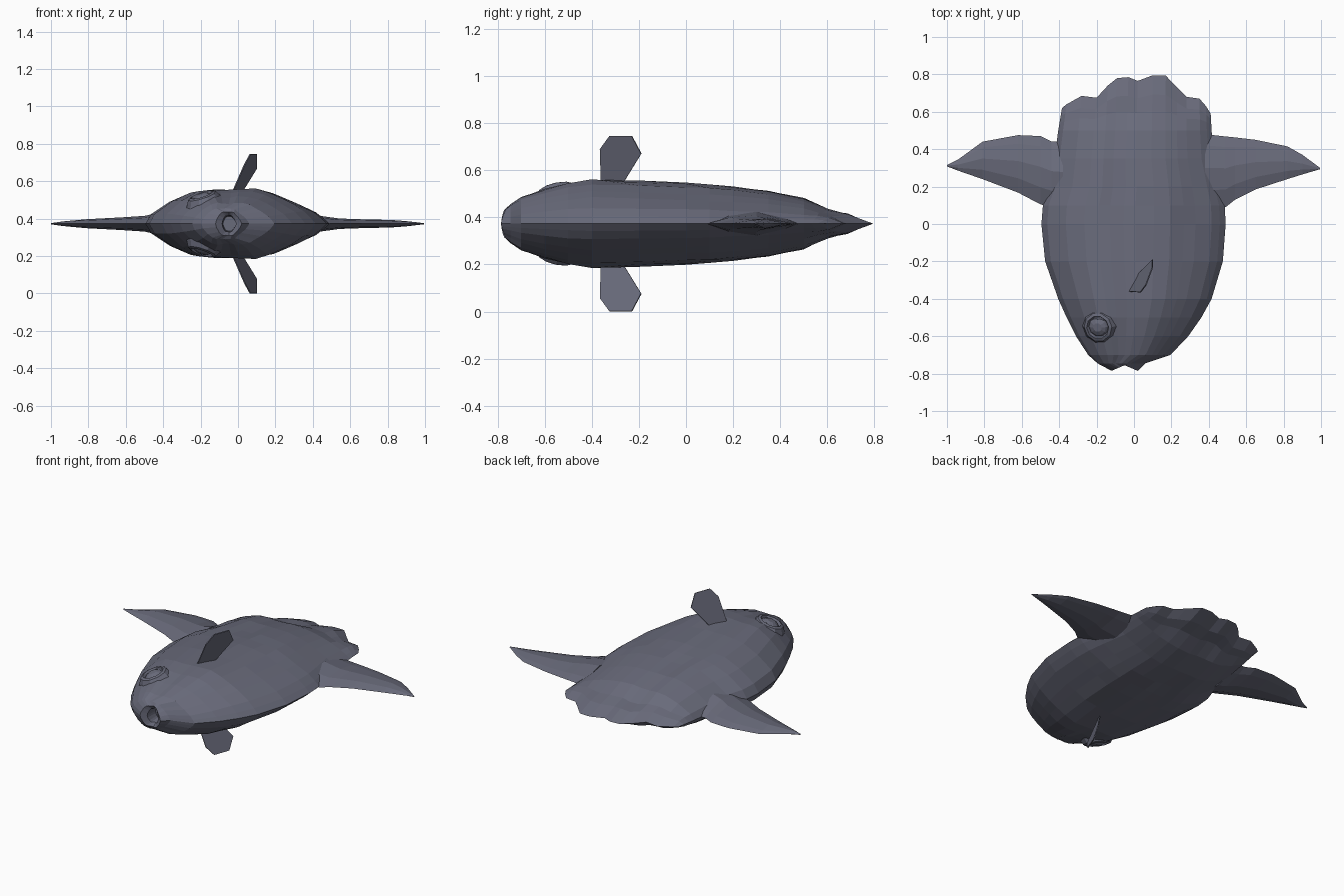
import bpy, bmesh, random
from math import radians
from mathutils import Vector, Matrix

random.seed(4)
if "Cube" in bpy.data.objects:
    bpy.data.objects.remove(bpy.data.objects["Cube"])

MID = 0.373  # height of the symmetry plane

skin = bpy.data.materials.new("slate_grey_skin")
skin.use_nodes = True
skin.diffuse_color = (0.14, 0.145, 0.195, 1)
skin.node_tree.nodes["Principled BSDF"].inputs["Base Color"].default_value = skin.diffuse_color


def finish(name, bm):
    bmesh.ops.remove_doubles(bm, verts=bm.verts, dist=0.0005)
    bmesh.ops.recalc_face_normals(bm, faces=bm.faces)
    mesh = bpy.data.meshes.new(name)
    bm.to_mesh(mesh)
    bm.free()
    mesh.materials.append(skin)
    obj = bpy.data.objects.new(name, mesh)
    bpy.context.collection.objects.link(obj)
    return obj


def loft(name, sections):
    """Each section is a row of (x, y, half height), mirrored about MID into a ring."""
    bm = bmesh.new()
    rings = []
    for row in sections:
        top = [(x, y, MID + h) for x, y, h in row]
        under = [(x, y, MID - h) for x, y, h in row[-2:0:-1]]
        rings.append([bm.verts.new(p) for p in top + under])
    n = len(rings[0])
    for a, b in zip(rings, rings[1:]):
        for i in range(n):
            j = (i + 1) % n
            bm.faces.new((a[i], a[j], b[j], b[i]))
    bm.faces.new(rings[0])
    bm.faces.new(rings[-1])
    return finish(name, bm)


def interp(table, u):
    for (a, va), (b, vb) in zip(table, table[1:]):
        if u <= b:
            return va + (vb - va) * (u - a) / (b - a)
    return table[-1][1]


# Body: scalloped tail edge gives the columns, lens profile gives the bulge
tail_edge = [(-.385, .62), (-.36, .64), (-.28, .685), (-.2, .675), (-.14, .74), (-.09, .78),
             (-.03, .785), (.02, .765), (.1, .795), (.17, .793), (.23, .73), (.28, .68),
             (.35, .67), (.385, .63), (.41, .59)]
bulge = [(-1, 0), (-.94, .28), (-.8, .58), (-.6, .86), (-.4, .96), (-.1, .95), (.1, 1),
         (.4, .88), (.7, .55), (.88, .3), (1, 0)]
# y, left x, right x, half height
stations = [(-.745, -.195, .06, .085), (-.7, -.245, .195, .115), (-.6, -.31, .29, .147),
            (-.5, -.36, .36, .177), (-.4, -.405, .415, .192), (-.2, -.475, .475, .187),
            (0, -.495, .49, .175), (.1, -.487, .485, .168), (.2, -.45, .46, .16),
            (.35, -.425, .425, .142), (.5, -.405, .415, .11)]
left, right = tail_edge[0][0], tail_edge[-1][0]
columns = [2 * (x - left) / (right - left) - 1 for x, y in tail_edge]


def section(y, x0, x1, h, notch=0, rough=.03):
    row = []
    for u in columns:
        x = x0 + (x1 - x0) * (u + 1) / 2
        k = interp(bulge, u) * random.uniform(1 - rough, 1 + rough)
        row.append((x, y + notch * (1 - abs(u)), h * k))
    return row


# Mouth cavity and lips, then the body
rows = [section(-.69, -.08, -.01, .04),
        section(-.765, -.085, -.01, .045, .03),
        section(-.785, -.12, .02, .065, .03)]
rows += [section(*s) for s in stations]
for t, h in ((.35, .06), (.65, .042), (1, 0)):
    rows.append([(x + (tx - x) * t, .5 + (ty - .5) * t,
                  h * interp(bulge, u) ** .6 * random.uniform(.9, 1.1))
                 for (x, _, _), (tx, ty), u in zip(rows[13], tail_edge, columns)])
loft("body", rows)


# Long side fins: x, front y, back y, half height
def side_fin(name, spec):
    shape = [(0, 0), (.25, .75), (.55, 1), (.85, .45), (1, 0)]
    loft(name, [[(x, f + (b - f) * t, h * k) for t, k in shape] for x, f, b, h in spec])


side_fin("left_fin", [(.38, .08, .48, .05), (.49, .09, .468, .035), (.54, .13, .463, .028),
                      (.65, .185, .45, .024), (.82, .24, .415, .02), (.9, .265, .37, .014),
                      (.995, .293, .3, .003)])
side_fin("right_fin", [(-.38, .08, .44, .07), (-.44, .09, .44, .055), (-.5, .105, .47, .042),
                       (-.62, .168, .475, .034), (-.81, .24, .44, .024), (-.94, .285, .345, .012),
                       (-1, .308, .316, .003)])

# Small upright fins and eyes, one of each per face
blade = [(-.035, -.36, .53), (.035, -.365, .69), (.065, -.325, .745), (.1, -.23, .745),
         (.1, -.19, .67), (.02, -.27, .54)]
# Eye profile: radius, height along the eye axis
eye_profile = [(.1, -.03), (.078, .008), (.062, .014), (.054, -.002), (.044, .008), (.024, .018)]

for label, side in (("upper", 1), ("lower", -1)):
    bm = bmesh.new()
    bm.faces.new([bm.verts.new((x, y, MID + side * (z - MID))) for x, y, z in blade])
    fin = finish(label + "_pectoral_fin", bm)
    solid = fin.modifiers.new("thickness", "SOLIDIFY")
    solid.thickness = .006
    solid.offset = 0

    bm = bmesh.new()
    place = (Matrix.Translation((-.19, -.55, MID + side * .142))
             @ Matrix.Diagonal((1, 1, side, 1))
             @ Matrix.Rotation(radians(-18), 4, "Y") @ Matrix.Rotation(radians(12), 4, "X"))
    spin = [Matrix.Rotation(radians(36 * i), 4, "Z") for i in range(10)]
    rings = [[bm.verts.new(place @ r @ Vector((rad, 0, z))) for r in spin]
             for rad, z in eye_profile]
    for a, b in zip(rings, rings[1:]):
        for i in range(10):
            j = (i + 1) % 10
            bm.faces.new((a[i], a[j], b[j], b[i]))
    bm.faces.new(rings[-1])
    finish(label + "_eye", bm)
